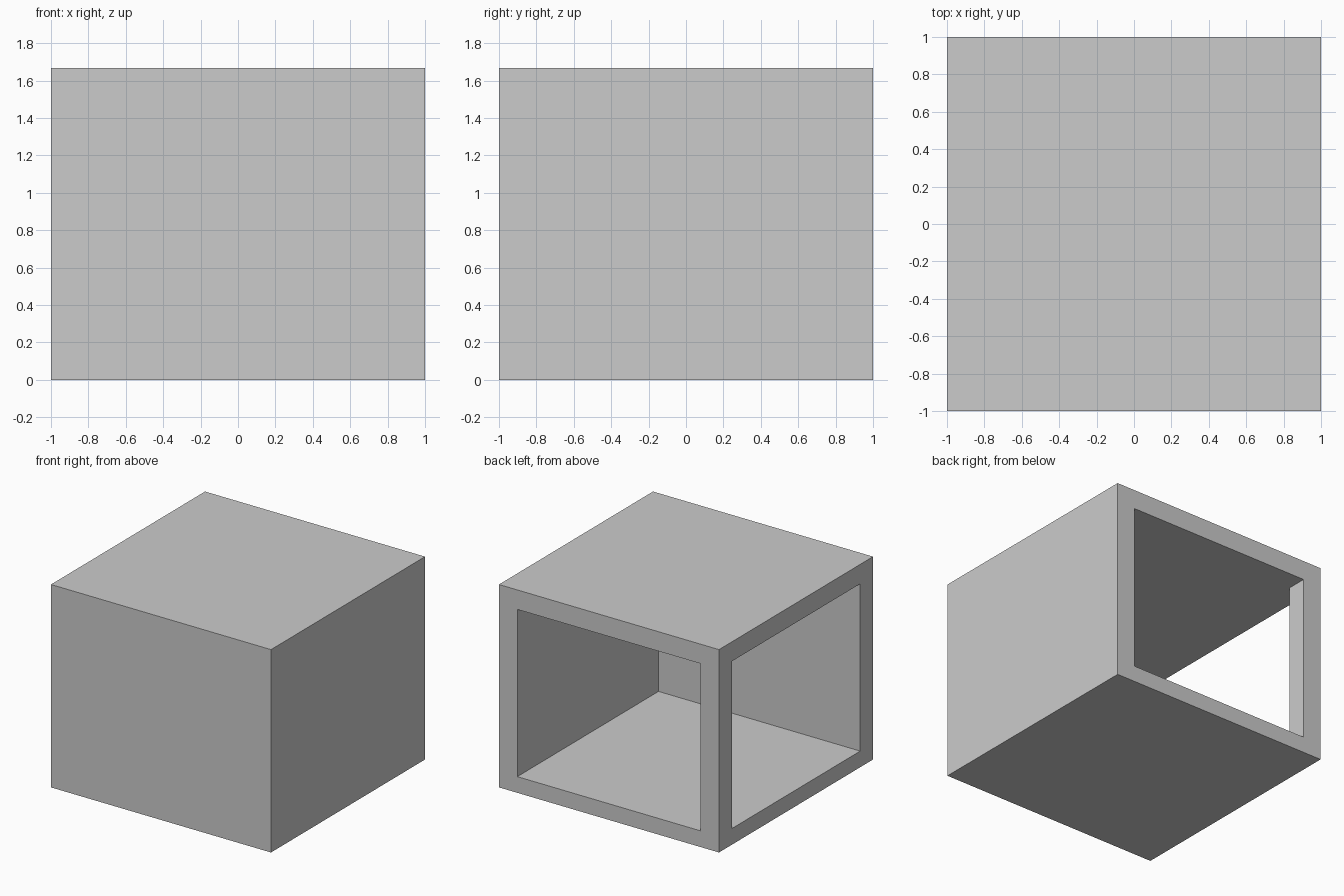
import bpy, bmesh

if "Cube" in bpy.data.objects:
    bpy.data.objects.remove(bpy.data.objects["Cube"])

H = 1.667            # overall height
T = 0.167            # wall and post thickness
FLOOR, ROOF = 0.133, 0.16
I = 1 - T            # inner face of the walls
OUT = 1.3            # cutter overshoot


def prism(name, plan, z0, z1):
    """Extrude a plan outline from z0 up to z1."""
    bm = bmesh.new()
    face = bm.faces.new([bm.verts.new((x, y, z0)) for x, y in plan])
    ext = bmesh.ops.extrude_face_region(bm, geom=[face])
    top = [v for v in ext["geom"] if isinstance(v, bmesh.types.BMVert)]
    bmesh.ops.translate(bm, verts=top, vec=(0, 0, z1 - z0))
    bmesh.ops.recalc_face_normals(bm, faces=bm.faces)
    mesh = bpy.data.meshes.new(name)
    bm.to_mesh(mesh)
    bm.free()
    obj = bpy.data.objects.new(name, mesh)
    bpy.context.collection.objects.link(obj)
    return obj


# Solid outer block
shell = prism("open_corner_room", [(-1, -1), (1, -1), (1, 1), (-1, 1)], 0, H)

# Room space, open to the back and left, leaving the back-left corner post
cutter = prism("room_cutter", [(I, -I), (I, OUT), (-I, OUT),
                               (-I, I), (-OUT, I), (-OUT, -I)], FLOOR, H - ROOF)
cutter.hide_render = True

cut = shell.modifiers.new("hollow", "BOOLEAN")
cut.operation = "DIFFERENCE"
cut.solver = "EXACT"
cut.object = cutter

# Bake the cut and drop the cutter
bpy.context.view_layer.objects.active = shell
bpy.ops.object.modifier_apply(modifier=cut.name)
bpy.data.objects.remove(cutter)
